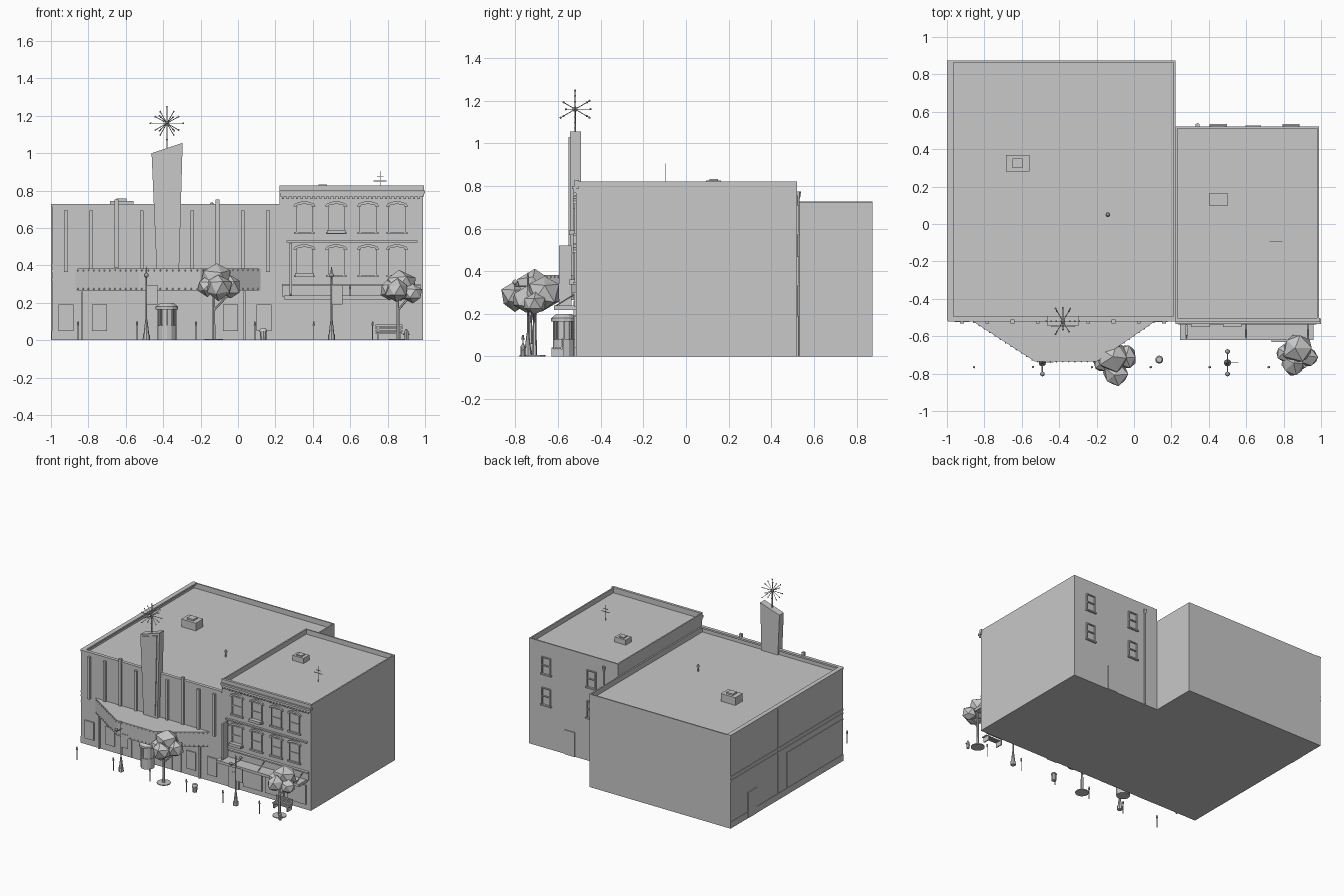
import bpy, bmesh, math, random
from mathutils import Vector, Matrix

random.seed(4)
grey = bpy.data.materials.new("plain_grey")
grey.diffuse_color = (0.58, 0.58, 0.58, 1)


def finish(name, bm, smooth=False):
    bmesh.ops.recalc_face_normals(bm, faces=bm.faces)
    me = bpy.data.meshes.new(name)
    bm.to_mesh(me)
    bm.free()
    me.materials.append(grey)
    if smooth:
        for p in me.polygons:
            p.use_smooth = len(p.vertices) < 5
    ob = bpy.data.objects.new(name, me)
    bpy.context.collection.objects.link(ob)
    return ob


def add_box(bm, x0, x1, y0, y1, z0, z1):
    m = Matrix.Translation(((x0 + x1) / 2, (y0 + y1) / 2, (z0 + z1) / 2))
    bmesh.ops.create_cube(bm, size=1, matrix=m @ Matrix.Diagonal((x1 - x0, y1 - y0, z1 - z0, 1)))


def boxes(name, *items):
    bm = bmesh.new()
    for b in items:
        add_box(bm, *b)
    return finish(name, bm)


def prism(name, pts, lo, hi, axis):
    """Extrude a 2D outline along y (outline x,z) or z (outline x,y)."""
    bm = bmesh.new()
    put = (lambda p, t: (p[0], t, p[1])) if axis == 'y' else (lambda p, t: (p[0], p[1], t))
    a = [bm.verts.new(put(p, lo)) for p in pts]
    b = [bm.verts.new(put(p, hi)) for p in pts]
    bm.faces.new(a)
    bm.faces.new(b)
    for i in range(len(pts)):
        j = (i + 1) % len(pts)
        bm.faces.new((a[i], a[j], b[j], b[i]))
    return finish(name, bm)


def add_rod(bm, p, q, r1, r2=None, n=6):
    p, q = Vector(p), Vector(q)
    d = q - p
    m = Matrix.Translation((p + q) / 2) @ d.to_track_quat('Z', 'Y').to_matrix().to_4x4()
    bmesh.ops.create_cone(bm, cap_ends=True, segments=n, radius1=r1,
                          radius2=r1 if r2 is None else r2, depth=d.length, matrix=m)


def add_ball(bm, c, r, sub=1):
    return bmesh.ops.create_icosphere(bm, subdivisions=sub, radius=r, matrix=Matrix.Translation(c))['verts']


def building(name, x0, x1, y0, y1, top, roof, wall):
    """Solid block with a sunken roof behind a parapet."""
    bm = bmesh.new()
    add_box(bm, x0, x1, y0, y1, 0, top)
    bm.faces.ensure_lookup_table()
    face = max(bm.faces, key=lambda f: f.calc_center_median().z)
    bmesh.ops.inset_region(bm, faces=[face], thickness=wall)
    new = bmesh.ops.extrude_discrete_faces(bm, faces=[face])['faces'][0]
    for v in new.verts:
        v.co.z = roof
    return finish(name, bm)


F = -0.515  # front wall plane
building("theatre_block", -0.995, 0.222, F, 0.875, 0.725, 0.685, 0.015)
building("shop_block", 0.222, 0.99, F, 0.52, 0.822, 0.785, 0.015)
boxes("theatre_coping", (-1, -0.965, F, 0.875, 0.715, 0.728), (-0.995, 0.222, F - 0.006, F + 0.02, 0.715, 0.728))

# Theatre front: pilasters, doors and poster cases
pil = []
for i in range(9):
    x = -0.92 + i * 0.135
    if i != 4:
        tall = i in (2, 6)
        pil.append((x - 0.01, x + 0.01, F - 0.016, F + 0.004, 0.385 if tall else 0.365, 0.752 if tall else 0.695))
boxes("pilasters", *pil)
boxes("entrance_frame", (-0.838, -0.828, F - 0.012, F, 0, 0.26), (0.03, 0.04, F - 0.012, F, 0, 0.26))
boxes("entrance_doors", *[(x, x + 0.075, F - 0.008, F, 0.005, 0.17) for x in (-0.63, -0.55, -0.28, -0.2)])
boxes("poster_cases", *[(x, x + 0.08, F - 0.009, F, 0.05, 0.19) for x in (-0.96, -0.78, -0.08, 0.1)])

# Marquee canopy with rows of bulbs
edge = [(-0.87, F), (-0.53, -0.735), (-0.2, -0.735), (0.12, F)]
prism("marquee", edge, 0.265, 0.383, 'z')
bm = bmesh.new()
for a, b in zip(edge, edge[1:]):
    a, b = Vector(a), Vector(b)
    n = round((b - a).length / 0.033)
    for i in range(n):
        p = a.lerp(b, (i + 0.5) / n)
        for z in (0.275, 0.373):
            add_ball(bm, (p.x, p.y, z), 0.005)
finish("marquee_bulbs", bm)

# Flared sign tower and starburst
prism("sign_tower", [(-0.435, 0.38), (-0.315, 0.38), (-0.296, 1.055), (-0.462, 1.0)], -0.545, -0.492, 'y')
prism("sign_tower_panel", [(-0.42, 0.4), (-0.33, 0.4), (-0.315, 1.03), (-0.443, 0.99)], -0.552, -0.545, 'y')
bm = bmesh.new()
c = Vector((-0.38, -0.52, 1.16))
add_rod(bm, (c.x, c.y, 1.02), c, 0.004)
add_ball(bm, c, 0.014)
dirs = [(math.cos(k * math.pi / 6), 0, math.sin(k * math.pi / 6)) for k in range(12)]
dirs += [(sx * 0.45, sy * 0.77, sz * 0.45) for sx in (-1, 1) for sy in (-1, 1) for sz in (-1, 1)]
dirs += [(0, 1, 0), (0, -0.5, 0)]
for i, d in enumerate(dirs):
    tip = c + Vector(d) * (0.088 if i % 3 == 0 else 0.072)
    add_rod(bm, c, tip, 0.002, n=4)
    add_ball(bm, tip, 0.0055)
finish("starburst", bm)

# Ticket booth with domed roof
bm = bmesh.new()
bx, by = -0.38, -0.573
for z0, z1, r1, r2 in ((0, 0.08, 0.05, 0.05), (0.08, 0.165, 0.042, 0.042), (0.165, 0.18, 0.06, 0.06), (0.18, 0.2, 0.058, 0.035)):
    add_rod(bm, (bx, by, z0), (bx, by, z1), r1, r2, 12)
for k in range(8):
    a = k * math.pi / 4
    p = (bx + 0.046 * math.cos(a), by + 0.046 * math.sin(a))
    add_rod(bm, (*p, 0.08), (*p, 0.165), 0.005, n=4)
finish("ticket_booth", bm)

# Shop front: cornice, dentils, ledges, windows with arched hoods
boxes("cornice", (0.222, 1.0, F - 0.02, F + 0.01, 0.785, 0.8), (0.226, 0.995, F - 0.012, F, 0.768, 0.785),
      (0.222, 0.995, F - 0.008, F + 0.012, 0.8, 0.828))
boxes("dentils", *[(0.235 + i * 0.025, 0.247 + i * 0.025, F - 0.012, F, 0.755, 0.768) for i in range(30)])
boxes("ledges", (0.26, 0.96, F - 0.016, F, 0.522, 0.532), (0.235, 0.975, F - 0.022, F, 0.292, 0.302),
      (0.235, 0.975, F - 0.01, F, 0.235, 0.292))
for zb in (0.35, 0.58):
    for x in (0.355, 0.525, 0.695, 0.85):
        w, zt = 0.045, zb + 0.135
        arc = [(math.cos(k * math.pi / 6), math.sin(k * math.pi / 6)) for k in range(7)]
        hood = [(x + 0.06 * a, zt + 0.028 * b) for a, b in arc] + [(x - w * a, zt + 0.013 * b) for a, b in arc]
        prism("window_hood", hood, F - 0.014, F, 'y')
        boxes("front_window", (x - w, x - w + 0.008, F - 0.009, F, zb, zt), (x + w - 0.008, x + w, F - 0.009, F, zb, zt),
              (x - w, x + w, F - 0.009, F, zb + 0.063, zb + 0.071), (x - w, x + w, F - 0.003, F, zb, zt),
              (x - w - 0.01, x + w + 0.01, F - 0.015, F, zb - 0.012, zb))
boxes("flower_boxes", (0.305, 0.405, F - 0.035, F, 0.338, 0.36), (0.475, 0.575, F - 0.035, F, 0.57, 0.59))

# Shop canopy, tie rods, blade sign, door and display windows
boxes("canopy", (0.245, 0.96, -0.62, F, 0.217, 0.238))
bm = bmesh.new()
for x in (0.28, 0.6, 0.93):
    add_rod(bm, (x, -0.61, 0.238), (x, F, 0.297), 0.003)
finish("canopy_rods", bm)
boxes("blade_sign", (0.275, 0.288, -0.597, -0.537, 0.24, 0.52), (0.279, 0.284, -0.54, F, 0.28, 0.29), (0.279, 0.284, -0.54, F, 0.48, 0.49))
boxes("shop_door", (0.285, 0.372, F - 0.008, F, 0, 0.195), (0.312, 0.345, F - 0.012, F, 0.08, 0.13))
boxes("display_windows", *[(x, x + 0.16, F - 0.008, F, 0.04, 0.19) for x in (0.41, 0.6, 0.79)])

# Back wall of the shop: windows, door, drain pipe
B = 0.52
for x in (0.45, 0.84):
    for z in (0.34, 0.58):
        boxes("back_window", (x - 0.04, x - 0.032, B, B + 0.009, z, z + 0.13), (x + 0.032, x + 0.04, B, B + 0.009, z, z + 0.13),
              (x - 0.04, x + 0.04, B, B + 0.009, z + 0.122, z + 0.13), (x - 0.04, x + 0.04, B, B + 0.009, z + 0.06, z + 0.068),
              (x - 0.046, x + 0.046, B, B + 0.015, z - 0.01, z))
boxes("back_door", (0.595, 0.68, B, B + 0.007, 0, 0.19))
bm = bmesh.new()
add_rod(bm, (0.34, B + 0.007, 0), (0.34, B + 0.007, 0.77), 0.006)
add_rod(bm, (0.34, B + 0.007, 0.74), (0.34, B + 0.007, 0.775), 0.008, 0.013)
finish("drain_pipe", bm)

# Left wall of the theatre: ledges, plinth, door, pipe
L = -0.995
boxes("side_ledges", (L - 0.005, L, F, 0.875, 0.365, 0.375), (L - 0.005, L, F, 0.875, 0.395, 0.405),
      (L - 0.003, L, F, 0.875, 0, 0.05), (L - 0.004, L, F, 0.18, 0.32, 0.328), (L - 0.004, L, 0.172, 0.18, 0.05, 0.32))
boxes("side_door", (L - 0.005, L, 0.55, 0.66, 0, 0.2))
boxes("side_pipe", (L - 0.005, L, 0.28, 0.295, 0.05, 0.72))

# Roof hatches, vent and aerial
boxes("theatre_hatch", (-0.685, -0.56, 0.28, 0.37, 0.685, 0.745), (-0.65, -0.595, 0.3, 0.35, 0.745, 0.757))
boxes("shop_hatch", (0.405, 0.5, 0.095, 0.165, 0.785, 0.825), (0.43, 0.475, 0.11, 0.15, 0.825, 0.833))
bm = bmesh.new()
add_rod(bm, (-0.14, 0.05, 0.685), (-0.14, 0.05, 0.725), 0.006, n=8)
add_rod(bm, (-0.14, 0.05, 0.722), (-0.14, 0.05, 0.737), 0.013, 0.006, 8)
finish("roof_vent", bm)
boxes("aerial", (0.758, 0.762, -0.097, -0.093, 0.785, 0.905), (0.725, 0.795, -0.097, -0.093, 0.85, 0.854),
      (0.742, 0.778, -0.097, -0.093, 0.872, 0.876))

# Street trees with faceted crowns
def tree(x, y, blobs):
    bm = bmesh.new()
    add_rod(bm, (x, y, 0), (x, y, 0.006), 0.05, n=12)
    add_rod(bm, (x, y, 0), (x, y, 0.25), 0.011, 0.007)
    add_rod(bm, (x, y, 0.16), (blobs[1][0], blobs[1][1], 0.25), 0.006)
    finish("tree_trunk", bm)
    bm = bmesh.new()
    for bx, by, bz, r in blobs:
        for v in add_ball(bm, (bx, by, bz), r):
            v.co += Vector([random.uniform(-0.1, 0.1) * r for _ in range(3)])
    finish("tree_crown", bm)

tree(-0.13, -0.73, [(-0.12, -0.71, 0.325, 0.09), (-0.045, -0.71, 0.285, 0.066), (-0.1, -0.802, 0.285, 0.07), (-0.165, -0.74, 0.29, 0.055)])
tree(0.855, -0.71, [(0.87, -0.67, 0.3, 0.085), (0.93, -0.71, 0.25, 0.057), (0.85, -0.75, 0.265, 0.065), (0.81, -0.69, 0.27, 0.055)])

# Street lamps with two globes and a banner
for x in (-0.49, 0.5):
    y = -0.742
    bm = bmesh.new()
    add_rod(bm, (x, y, 0), (x, y, 0.03), 0.02, 0.018, 8)
    add_rod(bm, (x, y, 0.03), (x, y, 0.11), 0.015, 0.006, 8)
    add_rod(bm, (x, y, 0.1), (x, y, 0.375), 0.005)
    add_rod(bm, (x, y, 0.37), (x, y, 0.395), 0.006, 0.001)
    add_rod(bm, (x, y - 0.06, 0.33), (x, y + 0.06, 0.33), 0.004)
    for s in (-0.06, 0.06):
        add_ball(bm, (x, y + s, 0.348), 0.013, 2)
    add_box(bm, x, x + 0.06, y - 0.002, y + 0.002, 0.19, 0.295)
    finish("street_lamp", bm)

# Parking meters, litter bin, bench, hydrant
bm = bmesh.new()
for i in range(6):
    x = -0.855 + i * 0.315
    add_rod(bm, (x, -0.765, 0), (x, -0.765, 0.08), 0.003)
    add_rod(bm, (x, -0.765, 0.078), (x, -0.765, 0.1), 0.007, 0.005)
finish("parking_meters", bm)
bm = bmesh.new()
add_rod(bm, (0.135, -0.725, 0), (0.135, -0.725, 0.05), 0.017, 0.02, 10)
add_rod(bm, (0.135, -0.725, 0.05), (0.135, -0.725, 0.062), 0.022, 0.015, 10)
finish("litter_bin", bm)
bench = [(x, x + 0.008, -0.63, -0.58, 0, 0.035) for x in (0.745, 0.86)]
bench += [(0.735, 0.88, -0.632 + i * 0.017, -0.62 + i * 0.017, 0.035, 0.041) for i in range(3)]
bench += [(0.735, 0.88, -0.583, -0.577, 0.046 + i * 0.014, 0.056 + i * 0.014) for i in range(3)]
bench += [(x, x + 0.008, -0.58, -0.573, 0, 0.08) for x in (0.745, 0.86)]
boxes("bench", *bench)
bm = bmesh.new()
add_rod(bm, (0.9, -0.765, 0), (0.9, -0.765, 0.045), 0.011, n=8)
add_rod(bm, (0.9, -0.765, 0.045), (0.9, -0.765, 0.06), 0.012, 0.004, 8)
add_rod(bm, (0.882, -0.765, 0.032), (0.918, -0.765, 0.032), 0.005)
finish("hydrant", bm)
